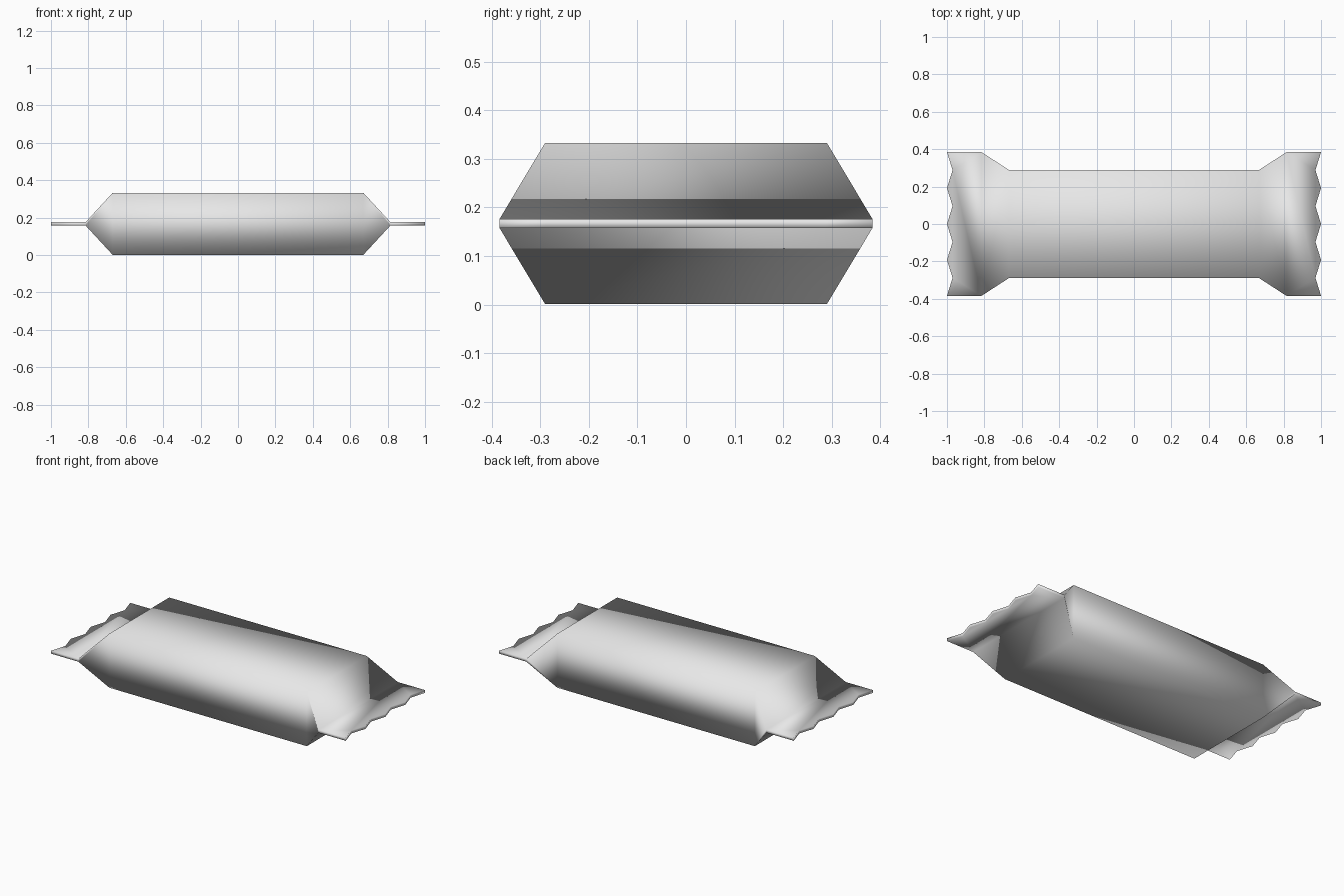
import bpy
import bmesh

cube = bpy.data.objects.get("Cube")
if cube:
    bpy.data.objects.remove(cube)

MID_Z = 0.167
BODY = (0.67, 0.29, 0.166)    # half length, half width, half height
SEAM = (0.815, 0.384, 0.009)  # where the pinched ends begin
TIP_X, NOTCH_X, TEETH = 1.0, 0.97, 8

foil = bpy.data.materials.new("grey foil")
foil.use_nodes = True
foil.diffuse_color = (0.8, 0.8, 0.8, 1)
foil.node_tree.nodes["Principled BSDF"].inputs["Base Color"].default_value = (0.8, 0.8, 0.8, 1)

bm = bmesh.new()


def section(x, half_y, half_z):
    """Rectangular cross-section of the wrapper."""
    corners = ((-1, -1), (1, -1), (1, 1), (-1, 1))
    return [bm.verts.new((x, sy * half_y, MID_Z + sz * half_z)) for sy, sz in corners]


def bridge(a, b):
    for i in range(4):
        j = (i + 1) % 4
        bm.faces.new((a[i], a[j], b[j], b[i]))


def crimp(side, seam):
    """Flat sealed end with a zigzag edge."""
    _, half_y, half_z = SEAM
    rows = []
    for sz in (-1, 1):
        rows.append([
            bm.verts.new((side * (NOTCH_X if i % 2 else TIP_X),
                          half_y * (2 * i / TEETH - 1), MID_Z + sz * half_z))
            for i in range(TEETH + 1)])
    low, high = rows
    bm.faces.new([seam[1], seam[0]] + low)
    bm.faces.new([seam[2], seam[3]] + high)
    for i in range(TEETH):
        bm.faces.new((low[i], low[i + 1], high[i + 1], high[i]))
    bm.faces.new((seam[0], low[0], high[0], seam[3]))
    bm.faces.new((seam[1], low[-1], high[-1], seam[2]))


# Puffed body, flared shoulders and crimped ends
ends = {}
for side in (-1, 1):
    ends[side] = section(side * BODY[0], *BODY[1:])
    seam = section(side * SEAM[0], *SEAM[1:])
    bridge(ends[side], seam)
    crimp(side, seam)
bridge(ends[-1], ends[1])

bmesh.ops.recalc_face_normals(bm, faces=bm.faces[:])
for face in bm.faces:
    face.smooth = True

mesh = bpy.data.meshes.new("wrapper")
bm.to_mesh(mesh)
bm.free()
mesh.materials.append(foil)
wrapper = bpy.data.objects.new("wrapper", mesh)
bpy.context.collection.objects.link(wrapper)
